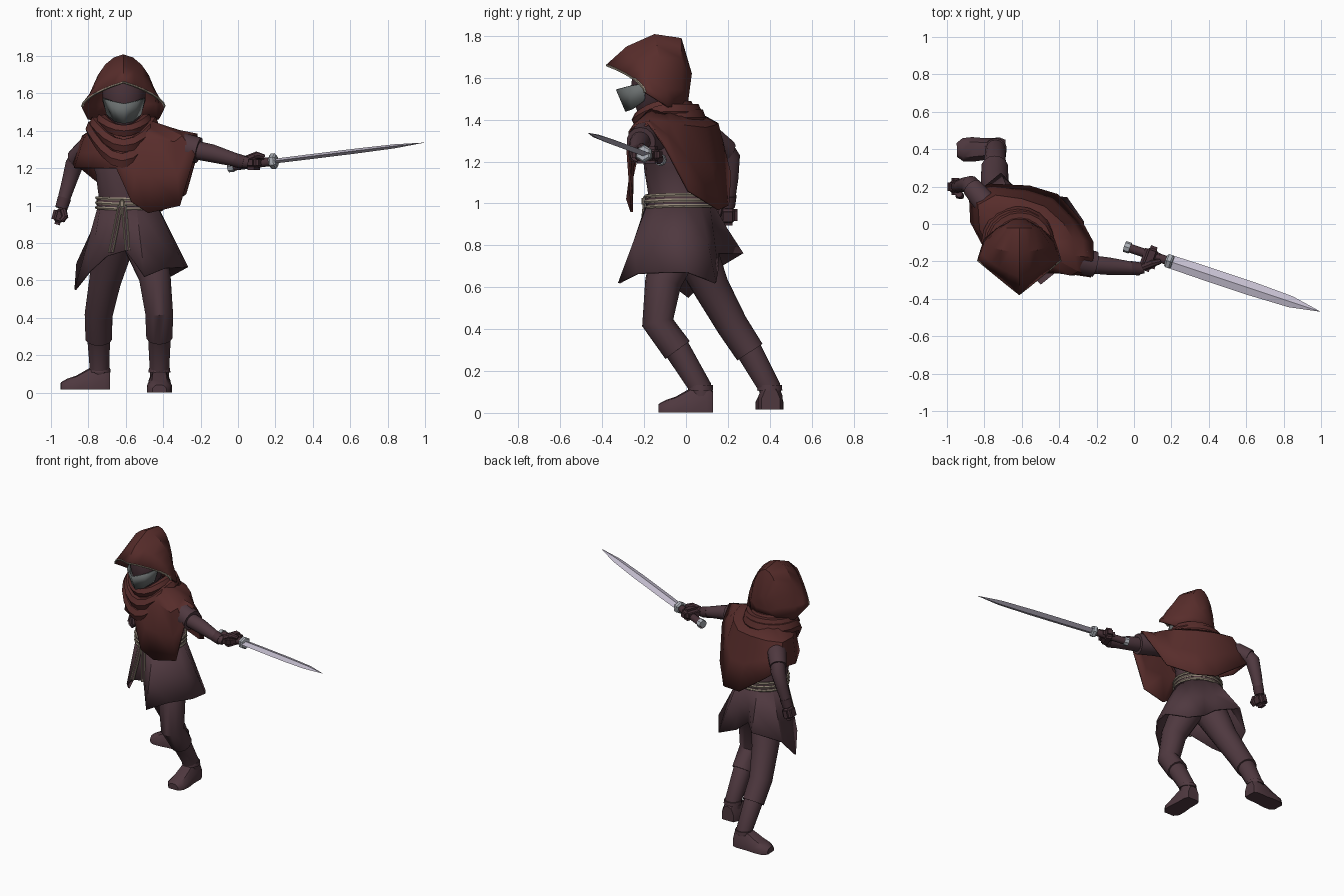
import bpy
import bmesh
from math import sin, cos, pi, radians
from mathutils import Vector as V, Matrix

if "Cube" in bpy.data.objects:
    bpy.data.objects.remove(bpy.data.objects["Cube"])


def material(name, r, g, b):
    m = bpy.data.materials.new(name)
    m.use_nodes = True
    m.diffuse_color = (r, g, b, 1)
    m.node_tree.nodes["Principled BSDF"].inputs["Base Color"].default_value = (r, g, b, 1)
    return m


RED = material("red_cloth", .097, .026, .024)
PLUM = material("plum_cloth", .078, .04, .05)
DARK = material("dark_leather", .062, .03, .038)
GREY = material("mask_grey", .15, .165, .165)
BEIGE = material("beige_trim", .3, .25, .19)
STEEL = material("blade_steel", .56, .52, .63)
GUARD = material("guard_metal", .4, .42, .46)


def finish(name, bm, mat, thick=0.0):
    bmesh.ops.recalc_face_normals(bm, faces=bm.faces)
    mesh = bpy.data.meshes.new(name)
    bm.to_mesh(mesh)
    bm.free()
    ob = bpy.data.objects.new(name, mesh)
    bpy.context.collection.objects.link(ob)
    mesh.materials.append(mat)
    bpy.ops.object.select_all(action="DESELECT")
    ob.select_set(True)
    bpy.context.view_layer.objects.active = ob
    bpy.ops.object.shade_smooth_by_angle(angle=radians(35))
    if thick:
        mod = ob.modifiers.new("thickness", "SOLIDIFY")
        mod.thickness = thick
        mod.offset = 0


def loft(name, rings, mat, closed=True, start=True, end=True, thick=0.0):
    """Skin a list of equal-length point rings."""
    bm = bmesh.new()
    rows = [[bm.verts.new(p) for p in ring] for ring in rings]
    n = len(rows[0])
    for a, b in zip(rows, rows[1:]):
        for i in range(n if closed else n - 1):
            j = (i + 1) % n
            bm.faces.new((a[i], a[j], b[j], b[i]))
    if start:
        bm.faces.new(rows[0])
    if end:
        bm.faces.new(rows[-1])
    finish(name, bm, mat, thick)


def tube(name, pts, radii, mat, n=14, flat=1.0):
    """Round limb along a path; flat squashes it along its reference axis."""
    pts = [V(p) for p in pts]
    whole = (pts[-1] - pts[0]).normalized()
    ref = V((0, 0, 1)) if abs(whole.z) < .75 else V((0, 1, 0))
    rings = []
    for i, (p, r) in enumerate(zip(pts, radii)):
        t = (pts[min(i + 1, len(pts) - 1)] - pts[max(i - 1, 0)]).normalized()
        u = (ref - t * ref.dot(t)).normalized()
        w = t.cross(u)
        rings.append([p + u * r * flat * cos(k * 2 * pi / n) + w * r * sin(k * 2 * pi / n)
                      for k in range(n)])
    loft(name, rings, mat)


def oval(c, rx, ry, turn=0, n=14):
    rot = Matrix.Rotation(radians(turn), 3, "Z")
    return [V(c) + rot @ V((rx * cos(k * 2 * pi / n), ry * sin(k * 2 * pi / n), 0)) for k in range(n)]


def block(name, c, size, rot, mat):
    bm = bmesh.new()
    bmesh.ops.create_cube(bm, size=1)
    bmesh.ops.scale(bm, vec=size, verts=bm.verts)
    bmesh.ops.bevel(bm, geom=bm.edges[:], offset=min(size) * .3, segments=3, affect="EDGES")
    turn = Matrix.Rotation(radians(rot[2]), 4, "Z") @ Matrix.Rotation(radians(rot[1]), 4, "Y")
    bmesh.ops.transform(bm, matrix=Matrix.Translation(c) @ turn, verts=bm.verts)
    finish(name, bm, mat)


def band(name, c, rx, ry, r, height, dip, mat, n=20, m=6):
    """Cloth or cord ring whose front sags by dip."""
    rings = []
    for i in range(n + 1):
        a = i * 2 * pi / n
        z = c[2] - dip * max(0, -sin(a)) ** 2
        rings.append([V((c[0] + (rx + r * cos(b)) * cos(a), c[1] + (ry + r * cos(b)) * sin(a),
                         z + height * sin(b))) for b in [k * 2 * pi / m for k in range(m)]])
    loft(name, rings, mat, start=False, end=False)


# Torso and neck
loft("torso", [oval((-.59, -.03, .96), .155, .15), oval((-.6, -.04, 1.05), .145, .145),
               oval((-.61, -.06, 1.17), .155, .14, -15), oval((-.6, -.05, 1.3), .23, .13, -30),
               oval((-.6, -.05, 1.39), .2, .1, -30), oval((-.61, -.1, 1.44), .07, .07)], PLUM)
tube("neck", [(-.61, -.09, 1.4), (-.61, -.13, 1.5)], [.075, .07], DARK)

# Skirt with a ragged hem, columns run counterclockwise from the front
hem = [(-.6, -.205, .76), (-.5, -.32, .62), (-.39, -.23, .665), (-.29, -.1, .67), (-.27, .01, .67),
       (-.36, .14, .62), (-.5, .15, .68), (-.6, .15, .76), (-.71, .27, .76), (-.86, .15, .69),
       (-.87, .01, .55), (-.79, -.12, .65), (-.7, -.19, .73)]
hem = [V(p) for p in hem]
center = V((-.59, -.03, 1.0))
waist = []
for p in hem:
    d = p - center
    d.z = 0
    waist.append(center + d.normalized() * .155)
middle = [a.lerp(b, .5) for a, b in zip(waist, hem)]
loft("skirt", [waist, middle, hem], PLUM, start=False, end=False, thick=.01)

# Waist sash, cords and hanging ends
band("waist_sash", (-.59, -.03, 1.015), .156, .153, .012, .035, 0, PLUM)
for k in range(3):
    band("sash_cord", (-.59, -.03, .99 + .026 * k), .166, .162, .008, .0095, .008, BEIGE)
block("sash_knot", (-.62, -.2, 1.01), (.03, .025, .045), (0, 0, 0), BEIGE)
for ends in ([(-.63, -.2, 1.0), (-.655, -.212, .87), (-.68, -.225, .75)],
             [(-.61, -.2, 1.0), (-.6, -.214, .87), (-.59, -.228, .76)]):
    for off in (-.01, .01):
        tube("sash_end", [V(p) + V((off, 0, 0)) for p in ends], [.006, .006, .006], BEIGE, 6)
    tube("sash_strip", ends, [.008, .01, .009], PLUM, 6, .5)

# Cape draped over both shoulders, long at the left front and back
yoke = [(-.64, -.23, 1.34), (-.53, -.24, 1.33), (-.44, -.25, 1.36), (-.34, -.27, 1.34), (-.3, -.25, 1.37),
        (-.32, -.17, 1.4), (-.33, -.08, 1.38), (-.38, 0, 1.37), (-.48, .09, 1.36), (-.6, .13, 1.37),
        (-.74, .15, 1.38), (-.83, .1, 1.37), (-.82, -.03, 1.36), (-.74, -.16, 1.37)]
edge = [(-.65, -.24, 1.2), (-.57, -.28, 1.02), (-.48, -.26, .96), (-.31, -.26, 1.0), (-.23, -.28, 1.27),
        (-.22, -.18, 1.38), (-.22, -.1, 1.27), (-.28, .01, 1.06), (-.41, .155, .97), (-.56, .2, .99),
        (-.77, .21, 1.14), (-.88, .17, 1.23), (-.87, .01, 1.2), (-.78, -.16, 1.2)]
yoke = [V(p) for p in yoke]
edge = [V(p) for p in edge]
collar = []
for p in yoke:
    q = V((-.61, -.08, 0)).lerp(p, .45)
    q.z = 1.45
    collar.append(q)
loft("cape", [collar, yoke, [a.lerp(b, .5) for a, b in zip(yoke, edge)], edge], RED,
     start=False, end=False, thick=.012)

# Wrapped scarf
band("scarf_upper", (-.61, -.11, 1.46), .12, .12, .03, .035, .06, RED)
band("scarf_middle", (-.61, -.1, 1.44), .155, .145, .03, .04, .12, RED)
band("scarf_lower", (-.62, -.09, 1.41), .165, .155, .03, .045, .17, RED)

# Head and pointed face mask
loft("head", [oval((-.61, -.15 + dy, z), r, r) for z, r, dy in
              ((1.43, .05, -.03), (1.48, .09, -.01), (1.56, .115, 0), (1.64, .115, .01),
               (1.71, .08, .02), (1.75, .03, .02))], DARK)
mask_top = [(.11, -.19, 1.575), (.07, -.275, 1.56), (0, -.33, 1.545)]
mask_low = [(.09, -.2, 1.49), (.045, -.255, 1.45), (0, -.285, 1.44)]
loft("face_mask", [[(-.61 + s * x, y, z) for s, x, y, z in
                    [(-1, *p) for p in row] + [(1, *p) for p in row[1::-1]]]
                   for row in (mask_top, mask_low)], GREY, False, False, False, .01)

# Hood as arches from the peaked rim to the back; peak sharpens an arch
arches = []
for hw, top_y, top_z, low_y, low_z, peak in ((.22, -.375, 1.66, -.195, 1.53, 1),
                                             (.203, -.28, 1.745, -.14, 1.495, .55),
                                             (.185, -.15, 1.803, -.085, 1.46, .1),
                                             (.115, -.025, 1.785, -.025, 1.46, 0),
                                             (.05, .022, 1.62, .005, 1.49, 0)):
    arch = []
    for k in range(13):
        a = -pi / 2 + k * pi / 12
        f, g = cos(a), 1 - abs(sin(a))
        fy = f + (g - f) * peak
        fz = f + (g - f) * peak * .5
        arch.append(V((-.613 + hw * sin(a), low_y + (top_y - low_y) * fy, low_z + (top_z - low_z) * fz)))
    arches.append(arch)
loft("hood", arches, RED, closed=False, start=False, thick=.012)
tube("hood_trim", arches[0], [.007] * 13, BEIGE, 6)

# Left arm reaching out with the sword
tube("left_sleeve", [(-.45, -.14, 1.33), (-.32, -.19, 1.32), (-.21, -.215, 1.295)], [.08, .076, .07], PLUM)
tube("left_forearm", [(-.24, -.215, 1.3), (-.14, -.225, 1.28), (.02, -.24, 1.235), (.05, -.235, 1.23)],
     [.05, .048, .033, .03], PLUM)
tube("left_cuff", [(-.02, -.235, 1.245), (.03, -.24, 1.232)], [.038, .036], DARK)
block("left_fist", (.085, -.185, 1.232), (.085, .14, .08), (0, 0, -20), DARK)
tube("left_thumb", [(.05, -.23, 1.25), (.1, -.21, 1.27), (.14, -.2, 1.26)], [.02, .02, .014], DARK, 8)

# Right arm bent behind the body
tube("right_sleeve", [(-.76, .07, 1.31), (-.81, .13, 1.3), (-.865, .195, 1.25)], [.062, .062, .055], PLUM)
tube("right_forearm", [(-.845, .17, 1.28), (-.875, .21, 1.22), (-.905, .21, 1.12), (-.945, .2, .99)],
     [.048, .049, .04, .031], PLUM)
tube("right_cuff", [(-.928, .205, 1.04), (-.945, .2, .985)], [.037, .034], DARK)
block("right_fist", (-.955, .2, .945), (.075, .09, .095), (0, 15, 0), DARK)
tube("right_thumb", [(-.935, .16, .98), (-.925, .15, .94), (-.945, .15, .92)], [.018, .018, .014], DARK, 8)

# Sword
pommel, tip = V((-.05, -.12, 1.208)), V((.995, -.468, 1.337))


def along(t):
    return pommel.lerp(tip, t)


tube("sword_grip", [along(0), along(.23)], [.024, .024], DARK)
tube("sword_pommel", [along(0), along(.028)], [.03, .03], GUARD, 8)
tube("sword_guard", [along(t) for t in (.212, .22, .238, .246)], [.034, .042, .042, .034], GUARD, 6)
tube("sword_blade", [along(t) for t in (.235, .4, .65, .85, 1)], [.036, .038, .038, .031, .001], STEEL, 4, .35)

# Legs: trousers, boot shafts and ankle straps
legs = {
    "left": [(-.51, -.03, .82), (-.445, -.11, .62), (-.422, -.135, .43), (-.42, -.04, .3), (-.42, .07, .12), (-.42, .075, .05)],
    "right": [(-.66, .02, .82), (-.71, .12, .6), (-.745, .22, .42), (-.745, .305, .29), (-.74, .4, .12), (-.745, .405, .05)],
}
for side, path in legs.items():
    path = [V(p) for p in path]
    tube(side + "_trouser", path[:4], [.115, .087, .076, .072], PLUM)
    tube(side + "_boot_shaft", [path[2].lerp(path[3], .6), path[3], path[4], path[5]],
         [.06, .062, .053, .053], PLUM)
    tube(side + "_ankle_strap", [path[4] + V((0, 0, .012)), path[4] - V((0, 0, .012))], [.058, .06], PLUM)


def foot(name, heel, turn, base):
    """Boot foot with a flat sole, pointing along -y before turning."""
    rot = Matrix.Rotation(radians(turn), 3, "Z")
    rings = []
    for y, hw, h in ((0, .045, .1), (-.03, .058, .13), (-.11, .058, .115), (-.18, .066, .075),
                     (-.23, .062, .058), (-.262, .038, .04)):
        rings.append([V((*heel, base)) + rot @ V((x * hw, y, z * h)) for x, z in
                      ((-1, 0), (-1, .5), (-.6, .93), (0, 1), (.6, .93), (1, .5), (1, 0))])
    loft(name, rings, PLUM)


foot("left_foot", (-.42, .13), 0, .002)
foot("right_foot", (-.685, .405), -88, .016)
